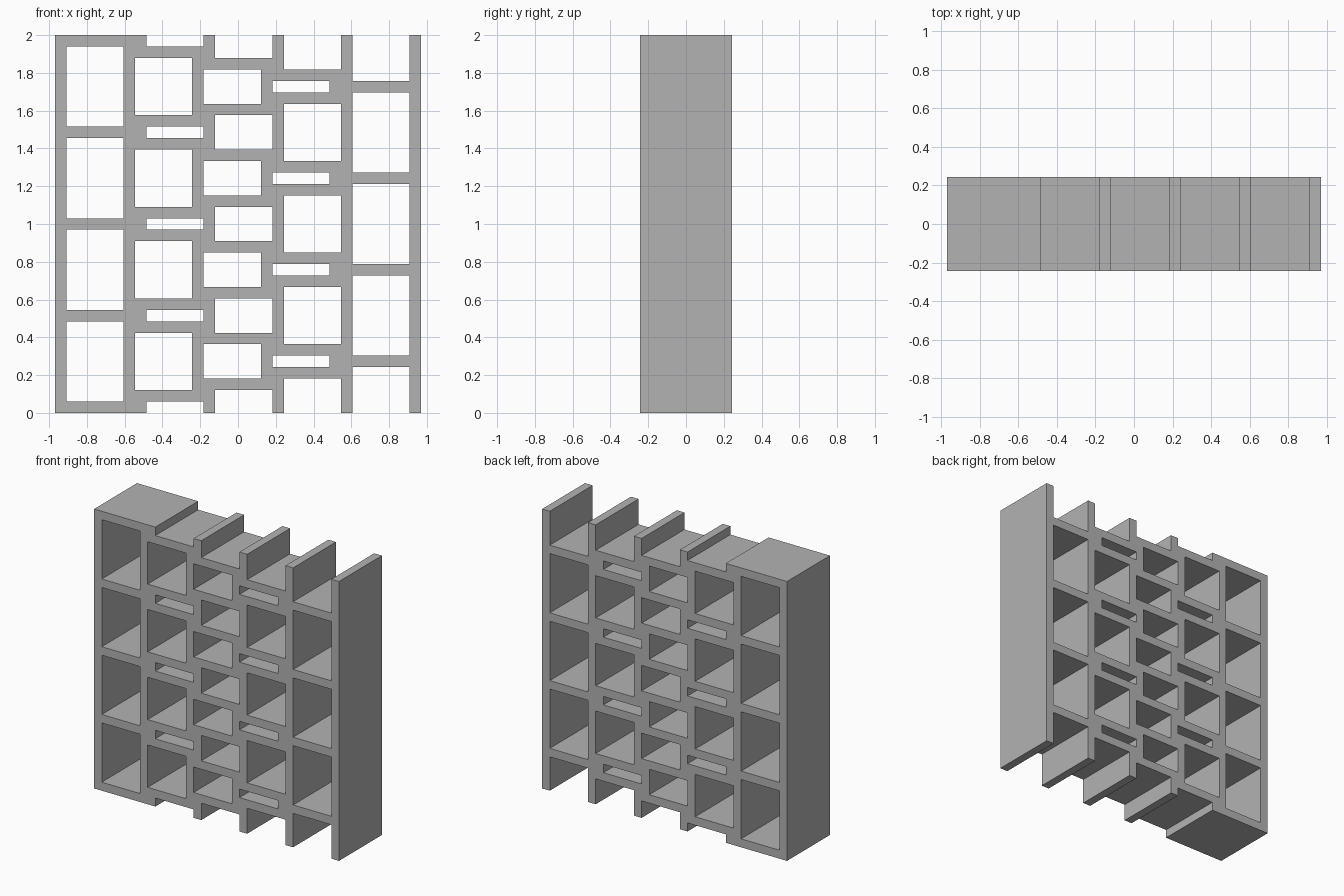
import bpy
import bmesh

cube = bpy.data.objects.get("Cube")
if cube:
    bpy.data.objects.remove(cube, do_unlink=True)

# The lattice sits on a module equal to its wall thickness
COLUMNS, ROWS, DEPTH = 32, 33, 8
T = 2 / ROWS
OPENING_WIDTH, PITCH = 5, 8

# Each stack of openings: left edge, lowest edge, height (in modules)
STACKS = [(1, 1, 7), (7, 2, 5), (8, 0, 1), (13, 3, 3),
          (14, 7, 3), (19, 4, 1), (20, 6, 5), (26, 5, 7)]


def is_open(i, j):
    return any(x <= i < x + OPENING_WIDTH and (j - z) % PITCH < h
               for x, z, h in STACKS)


# Front profile made of the solid modules
bm = bmesh.new()
verts = {}


def corner(i, j):
    if (i, j) not in verts:
        verts[i, j] = bm.verts.new(((i - COLUMNS / 2) * T, -DEPTH / 2 * T, j * T))
    return verts[i, j]


for i in range(COLUMNS):
    for j in range(ROWS):
        if not is_open(i, j):
            bm.faces.new([corner(i, j), corner(i + 1, j),
                          corner(i + 1, j + 1), corner(i, j + 1)])

# Extrude the profile to full depth, keeping the front closed
result = bmesh.ops.extrude_face_region(bm, geom=bm.faces[:], use_keep_orig=True)
moved = [g for g in result["geom"] if isinstance(g, bmesh.types.BMVert)]
bmesh.ops.translate(bm, verts=moved, vec=(0, DEPTH * T, 0))
bmesh.ops.recalc_face_normals(bm, faces=bm.faces[:])

mesh = bpy.data.meshes.new("lattice_shelf")
bm.to_mesh(mesh)
bm.free()
shelf = bpy.data.objects.new("lattice_shelf", mesh)
bpy.context.collection.objects.link(shelf)

# Plain grey material
grey = bpy.data.materials.new("plain_grey")
grey.use_nodes = True
colour = (0.45, 0.45, 0.45, 1)
grey.diffuse_color = colour
grey.node_tree.nodes["Principled BSDF"].inputs["Base Color"].default_value = colour
mesh.materials.append(grey)
